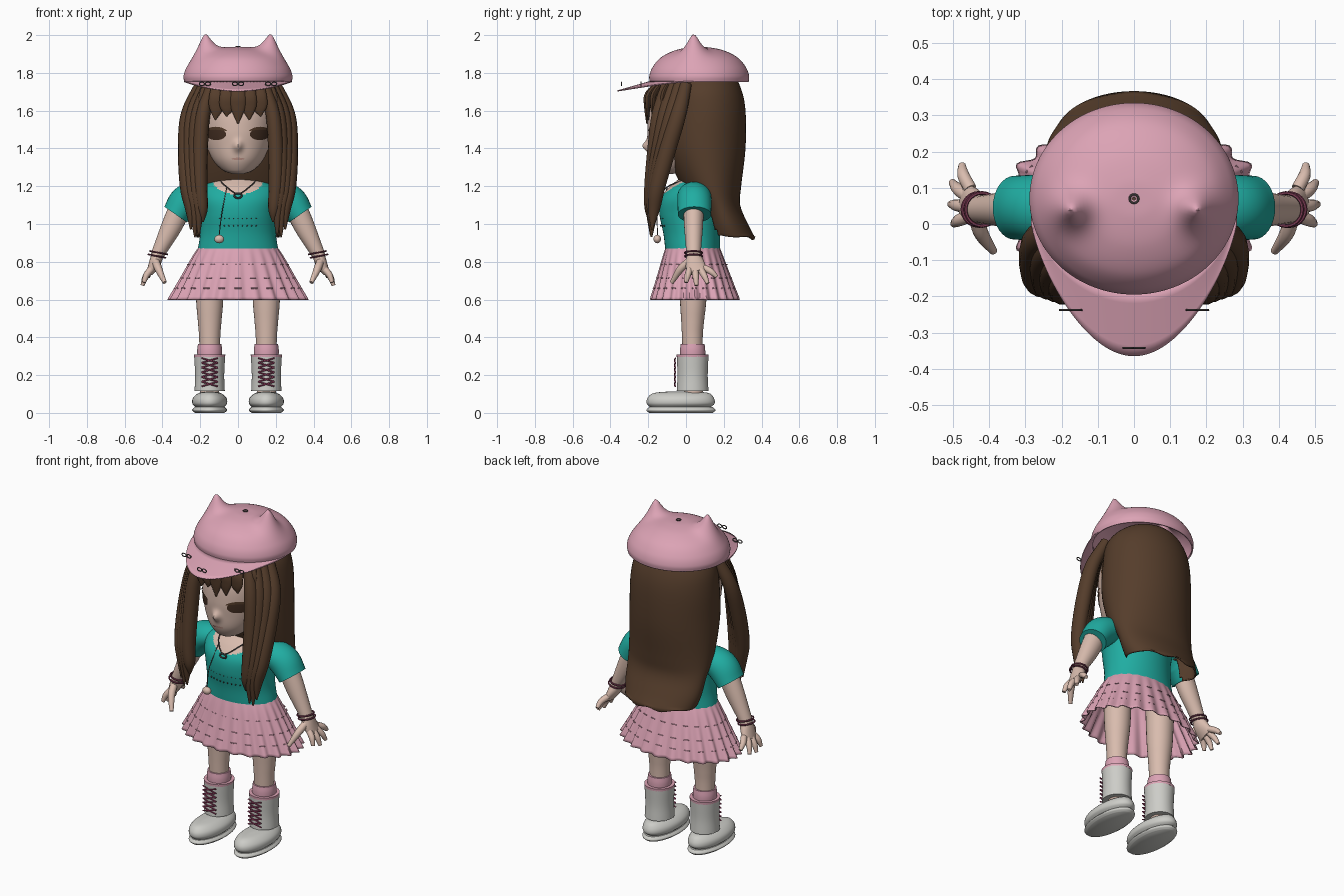
import bpy, bmesh, math
from mathutils import Vector
from mathutils import Matrix
from mathutils.bvhtree import BVHTree

cube = bpy.data.objects.get("Cube")
if cube:
    bpy.data.objects.remove(cube)


def colour(name, code):
    srgb = [int(code[i:i + 2], 16) / 255 for i in (0, 2, 4)]
    rgba = [((c + 0.055) / 1.055) ** 2.4 for c in srgb] + [1]
    mat = bpy.data.materials.new(name)
    mat.use_nodes = True
    mat.diffuse_color = rgba
    mat.node_tree.nodes["Principled BSDF"].inputs["Base Color"].default_value = rgba
    return mat


SKIN = colour("skin", "d9bcae")
HAIR = colour("brown hair", "553d2b")
PINK = colour("soft pink", "dca3b5")
TEAL = colour("teal cloth", "20ada2")
GREY = colour("boot grey", "cdcdc8")
LACE = colour("plum lace", "a8476f")
PLUM = colour("dark plum", "7c3c54")
METAL = colour("dark metal", "56504f")
EYE = colour("eye brown", "432e22")
LIP = colour("lip", "c09488")
made = []


def finish(name, bm, mat, thick=0):
    bmesh.ops.recalc_face_normals(bm, faces=bm.faces[:])
    mesh = bpy.data.meshes.new(name)
    bm.to_mesh(mesh)
    bm.free()
    obj = bpy.data.objects.new(name, mesh)
    bpy.context.collection.objects.link(obj)
    mesh.materials.append(mat)
    if thick:
        mod = obj.modifiers.new("thickness", 'SOLIDIFY')
        mod.thickness = thick
    made.append(obj)
    return obj


def sweep(bm, pts, seg=20, steps=5, flat=False, cap=True, ref=(0, 1, 0), pleat=None):
    """Smooth skin through stations (x, y, z, radius across, radius along ref)."""
    p = [Vector(q) for q in pts]
    p = [p[0] * 2 - p[1]] + p + [p[-1] * 2 - p[-2]]
    path = []
    for i in range(1, len(p) - 2):
        a, b, c, d = p[i - 1:i + 3]
        for k in range(steps + (i == len(p) - 3)):
            t = k / steps
            path.append(0.5 * (2 * b + (c - a) * t + (2 * a - 5 * b + 4 * c - d) * t * t
                               + (3 * b - a - 3 * c + d) * t ** 3))
    rings = []
    for i, s in enumerate(path):
        before, after = path[max(i - 1, 0)], path[min(i + 1, len(path) - 1)]
        t = Vector((0, 0, 1)) if flat else (Vector(after[:3]) - Vector(before[:3])).normalized()
        v = Vector(ref)
        v = (v - t * v.dot(t)).normalized()
        u = v.cross(t)
        ring = []
        for k in range(seg):
            a = math.tau * k / seg
            f = pleat(a, i / (len(path) - 1)) if pleat else 1
            ring.append(bm.verts.new(Vector(s[:3]) + u * max(s[3], .001) * math.cos(a) * f
                                     + v * max(s[4], .001) * math.sin(a) * f))
        rings.append(ring)
    for r, q in zip(rings, rings[1:]):
        for k in range(seg):
            bm.faces.new((r[k], r[(k + 1) % seg], q[(k + 1) % seg], q[k]))
    if cap:
        bm.faces.new(rings[0][::-1])
        bm.faces.new(rings[-1])


def thread(bm, pts, r, seg=6, steps=4):
    sweep(bm, [(*q, r, r) for q in pts], seg, steps)


def ring(bm, centre, big, small, axis=(0, 0, 1), squash=1):
    rot = Vector(axis).to_track_quat('Z', 'Y')
    pts = [Vector(centre) + rot @ Vector((big * math.cos(a), big * squash * math.sin(a), 0))
           for a in (math.tau * k / 12 for k in range(13))]
    sweep(bm, [(*q, small, small) for q in pts], 6, 2, ref=rot @ Vector((0, 0, 1)))


def ball(bm, centre, size, seg):
    bmesh.ops.create_uvsphere(bm, u_segments=seg, v_segments=seg // 2, radius=1,
                              matrix=Matrix.Translation(centre) @ Matrix.Diagonal((*size, 1)))


def single(name, pts, mat, thick=0, **kw):
    bm = bmesh.new()
    sweep(bm, pts, **kw)
    return finish(name, bm, mat, thick=thick)


def paint(obj, mat, rule):
    obj.data.materials.append(mat)
    for f in obj.data.polygons:
        if rule(f.center):
            f.material_index = 1


# Head with a pulled-out nose, and the scalp painted as hair
head = single("head", [(0, -.1, 1.265, .03, .03), (0, -.07, 1.285, .08, .09),
                       (0, -.03, 1.34, .135, .16), (0, 0, 1.42, .175, .2),
                       (0, .01, 1.5, .19, .215), (0, .02, 1.6, .195, .215),
                       (0, .04, 1.7, .18, .19), (0, .06, 1.78, .1, .1)],
              SKIN, seg=112, steps=9, flat=True)
for v in head.data.vertices:
    if v.co.y < 0:
        v.co.y -= .032 * math.exp(-(v.co.x / .022) ** 2 - ((v.co.z - 1.412) / .028) ** 2)
paint(head, HAIR, lambda c: c.z > 1.65 or (c.y > -.06 and c.z > 1.36))
face = BVHTree.FromPolygons([v.co for v in head.data.vertices],
                            [p.vertices for p in head.data.polygons])


def decal(bm, cx, cz, rx, rz, lift, bend=0):
    """Thin disc laid over the face."""
    loops = []
    for j in range(1, 6):
        loop = []
        for k in range(28):
            a = math.tau * k / 28
            dx, dz = rx * j / 5 * math.cos(a), rz * j / 5 * math.sin(a)
            x, z = cx + dx, cz + dz - bend * (dx / rx) ** 2
            y = face.ray_cast(Vector((x, -1, z)), Vector((0, 1, 0)))[0].y
            loop.append(bm.verts.new((x, y - lift, z)))
        loops.append(loop)
    bm.faces.new(loops[0])
    for r, q in zip(loops, loops[1:]):
        for k in range(28):
            bm.faces.new((r[k], r[(k + 1) % 28], q[(k + 1) % 28], q[k]))


eyes, lashes, mouth = bmesh.new(), bmesh.new(), bmesh.new()
for s in (-1, 1):
    decal(eyes, s * .115, 1.475, .052, .031, .004)
    decal(lashes, s * .118, 1.507, .06, .008, .007, .014)
decal(mouth, 0, 1.345, .035, .006, .004)
finish("eyes", eyes, EYE)
finish("eyelashes", lashes, HAIR)
finish("mouth", mouth, LIP)

# Long back hair, open towards the shirt below the shoulders
bm = bmesh.new()
sweep(bm, [(0, .11, 1.84, .04, .03), (0, .11, 1.8, .15, .13),
           (0, .1, 1.72, .228, .19), (0, .105, 1.6, .255, .21),
           (0, .105, 1.4, .262, .21), (0, .135, 1.2, .26, .157),
           (0, .175, 1.1, .25, .112), (0, .21, 1.0, .24, .118),
           (0, .235, .925, .22, .132)], seg=64, flat=True, cap=False)
front = [f for f in bm.faces if f.calc_center_median().z < 1.18
         and f.calc_center_median().y < .17 and abs(f.calc_center_median().x) < .2]
bmesh.ops.delete(bm, geom=front, context='FACES')
for v in bm.verts:
    if v.co.z < .93:
        v.co.z += .008 * math.cos(v.co.x * 40) + .1 * (.36 - v.co.y)
finish("back_hair", bm, HAIR, thick=.008)

# Side locks and fringe
outer = [(.2, 0, 1.74), (.265, -.04, 1.58), (.277, -.095, 1.4), (.27, -.15, 1.2),
         (.25, -.17, 1.08), (.25, -.18, .95)]
inner = [(.14, -.1, 1.74), (.185, -.14, 1.58), (.2, -.16, 1.4), (.2, -.18, 1.2),
         (.19, -.187, 1.08), (.185, -.19, .95)]
girth = (.028, .038, .041, .038, .03, .004)
for s, side in ((1, "left"), (-1, "right")):
    bm = bmesh.new()
    for k, drop in enumerate((.02, -.02, -.01, .06)):
        pts = [Vector(a).lerp(Vector(b), k / 3) for a, b in zip(outer, inner)]
        pts[-1].z += drop
        sweep(bm, [(s * q.x, q.y, q.z, g, g * 1.1) for q, g in zip(pts, girth)], 14)
    finish(side + "_locks", bm, HAIR)
bm = bmesh.new()
for k in range(7):
    x = (k - 3) * .057
    y = .02 - .215 * math.sqrt(1 - (x / .215) ** 2)
    tip = 1.53 + .02 * (k % 3)
    sweep(bm, [(x * .75, y * .6, 1.77, .035, .012), (x * .95, y - .006, 1.69, .041, .016),
               (x, y - .014, 1.62, .04, .013), (x * 1.06, y - .012, tip, .003, .003)], 14)
finish("fringe", bm, HAIR)

# Cap with two pulled-up ears
cap = single("cap", [(0, .07, 1.753, .285, .262), (0, .07, 1.785, .288, .264),
                     (0, .07, 1.83, .27, .247), (0, .07, 1.88, .225, .205),
                     (0, .07, 1.917, .15, .135), (0, .07, 1.934, .07, .06),
                     (0, .07, 1.937, .004, .004)],
             PINK, thick=.008, seg=96, steps=8, flat=True, cap=False)
for v in cap.data.vertices:
    d = math.hypot(abs(v.co.x) - .175, v.co.y - .04)
    if v.co.z > 1.78:
        v.co.z += .1 * math.exp(-(d / .047) ** 1.6)
bm = bmesh.new()
rows = []
for i in range(49):
    a = math.pi * (1 + i / 48)
    c, s = math.cos(a), abs(math.sin(a))
    near = Vector((.283 * c, .07 - .26 * s, 1.757))
    far = Vector((.283 * c * (1 - .25 * s), -.365 * s, 1.757 - .05 * s ** 1.2))
    rows.append([bm.verts.new(near.lerp(far, j / 6)) for j in range(7)])
for r, q in zip(rows, rows[1:]):
    for j in range(6):
        bm.faces.new((r[j], r[j + 1], q[j + 1], q[j]))
finish("cap_brim", bm, PINK, thick=.006)
bm = bmesh.new()
for x, y in ((-.175, -.238), (0, -.342), (.175, -.238)):
    for s in (-1, 1):
        ring(bm, (x + s * .016, y, 1.742), .014, .003, (0, 1, 0), .65)
ring(bm, (0, .07, 1.94), .012, .003)
finish("cap_charms", bm, METAL)

# Neck, shirt with scooped neckline, studs and necklaces
single("neck", [(0, .02, 1.14, .075, .065), (0, .02, 1.22, .062, .058),
                (0, .01, 1.33, .058, .056)], SKIN)
shirt = single("shirt", [(0, .035, .87, .212, .145), (0, .03, .95, .2, .15),
                         (0, .022, 1.05, .2, .162), (0, .025, 1.13, .212, .16),
                         (0, .03, 1.19, .2, .125), (0, .03, 1.225, .14, .085),
                         (0, .025, 1.24, .07, .06)], TEAL, seg=96, steps=10, flat=True)
paint(shirt, SKIN, lambda c: c.y < .05 and (c.x / .135) ** 2 + ((c.z - 1.235) / .08) ** 2 < 1)
bm = bmesh.new()
for z in (.99, 1.03):
    for k in range(9):
        x = (k - 4) * .024
        ball(bm, (x, .024 - .159 * math.sqrt(1 - (x / .2) ** 2), z), (.004, .004, .004), 8)
finish("shirt_studs", bm, METAL)
bm = bmesh.new()
thread(bm, [(-.1, .0, 1.235), (-.07, -.085, 1.205), (0, -.138, 1.16),
            (.07, -.085, 1.205), (.1, .0, 1.235)], .0035)
thread(bm, [(-.06, -.1, 1.19), (-.085, -.15, 1.06), (-.1, -.15, .94)], .0025)
ring(bm, (0, -.142, 1.15), .02, .005, (0, 1, 0), .6)
finish("necklaces", bm, METAL)
bm = bmesh.new()
ball(bm, (-.1, -.152, .92), (.026, .02, .022), 24)
finish("pendant", bm, SKIN)

# Pleated skirt with rows of raised trim
single("skirt", [(0, .035, .89, .2, .138), (0, .037, .83, .238, .158),
                 (0, .042, .72, .296, .192), (0, .047, .6, .36, .23)],
       PINK, thick=.006, seg=192, steps=8, flat=True, cap=False,
       pleat=lambda a, t: 1 + .04 * t * math.cos(24 * a))
bm = bmesh.new()
for z, rx, ry in ((.785, .268, .176), (.715, .305, .199), (.66, .335, .217)):
    for k in range(24):
        arc = [math.tau * (k + d) / 24 for d in (-.2, 0, .2)]
        thread(bm, [(rx * math.cos(a), .043 + ry * math.sin(a), z) for a in arc], .003, steps=2)
finish("skirt_trim", bm, PINK)

# Arms, hands, legs and boots on both sides
tips = ((.498, 0, .69), (.506, .055, .675), (.502, .115, .685), (.475, .163, .72))
for s, side in ((1, "left"), (-1, "right")):
    def mir(pts):
        return [(s * q[0], *q[1:]) for q in pts]

    single(side + "_sleeve", mir([(.14, .04, 1.16, .055, .07), (.22, .043, 1.15, .075, .088),
                                  (.28, .045, 1.118, .085, .09), (.33, .045, 1.05, .073, .088)]),
           TEAL, seg=32)
    bm = bmesh.new()
    sweep(bm, mir([(.3, .04, 1.1, .06, .055), (.35, .04, .99, .055, .05),
                   (.4, .04, .89, .042, .042), (.43, .04, .83, .034, .037)]), 24)
    sweep(bm, mir([(.425, .04, .84, .032, .036), (.44, .046, .795, .031, .05),
                   (.465, .06, .745, .02, .054)]), 20)
    for k, tip in enumerate(tips):
        root = Vector((.452, .022 + .025 * k, .768))
        mid = root.lerp(Vector(tip), .55) + Vector((.006, 0, .006))
        sweep(bm, mir([(*root, .018, .018), (*mid, .017, .017), (*tip, .01, .01)]), 12)
    sweep(bm, mir([(.437, .02, .805, .021, .021), (.42, -.03, .76, .02, .02),
                   (.388, -.075, .69, .011, .011)]), 12)
    finish(side + "_arm", bm, SKIN)
    bm = bmesh.new()
    for x, z in ((.42, .848), (.429, .83)):
        ring(bm, (s * x, .04, z), .046, .005, (s * .2, 0, -1))
    finish(side + "_bracelets", bm, PLUM)

    cx = s * .15
    single(side + "_leg", [(cx, .04, .84, .08, .08), (cx, .038, .6, .072, .07),
                           (cx, .035, .48, .062, .06), (cx, .034, .37, .055, .054),
                           (cx, .04, .08, .05, .05)], SKIN, seg=28, flat=True)
    single(side + "_sock", [(cx, .035, .28, .064, .066), (cx, .035, .33, .066, .067),
                            (cx, .035, .365, .062, .063)], PINK, seg=32, flat=True)
    single(side + "_sock_cuff", [(cx, .035, .296, .082, .084), (cx, .035, .31, .083, .085)],
           PINK, seg=32, flat=True)
    single(side + "_boot_shaft", [(cx, .035, .117, .08, .084), (cx, .035, .2, .077, .08),
                                  (cx, .035, .3, .082, .084)], GREY, seg=40, flat=True)
    single(side + "_shoe", [(cx, -.03, .03, .075, .16), (cx, -.028, .05, .092, .18),
                            (cx, -.028, .08, .088, .175), (cx, -.025, .105, .058, .145),
                            (cx, -.02, .114, .015, .06)], GREY, seg=48, flat=True)
    single(side + "_sole", [(cx, -.027, 0, .078, .168), (cx, -.027, .014, .093, .183),
                            (cx, -.027, .03, .08, .17)], GREY, seg=48, flat=True)
    bm = bmesh.new()
    for k in range(6):
        z = .14 + k * .025
        for d in (-1, 1):
            thread(bm, [(cx - d * .043, -.056, z), (cx, -.061, z + .0125),
                        (cx + d * .043, -.056, z + .025)], .004, steps=2)
    finish(side + "_laces", bm, LACE)

bpy.ops.object.select_all(action='DESELECT')
for obj in made:
    obj.select_set(True)
bpy.context.view_layer.objects.active = made[0]
bpy.ops.object.shade_smooth_by_angle(angle=math.radians(45))
